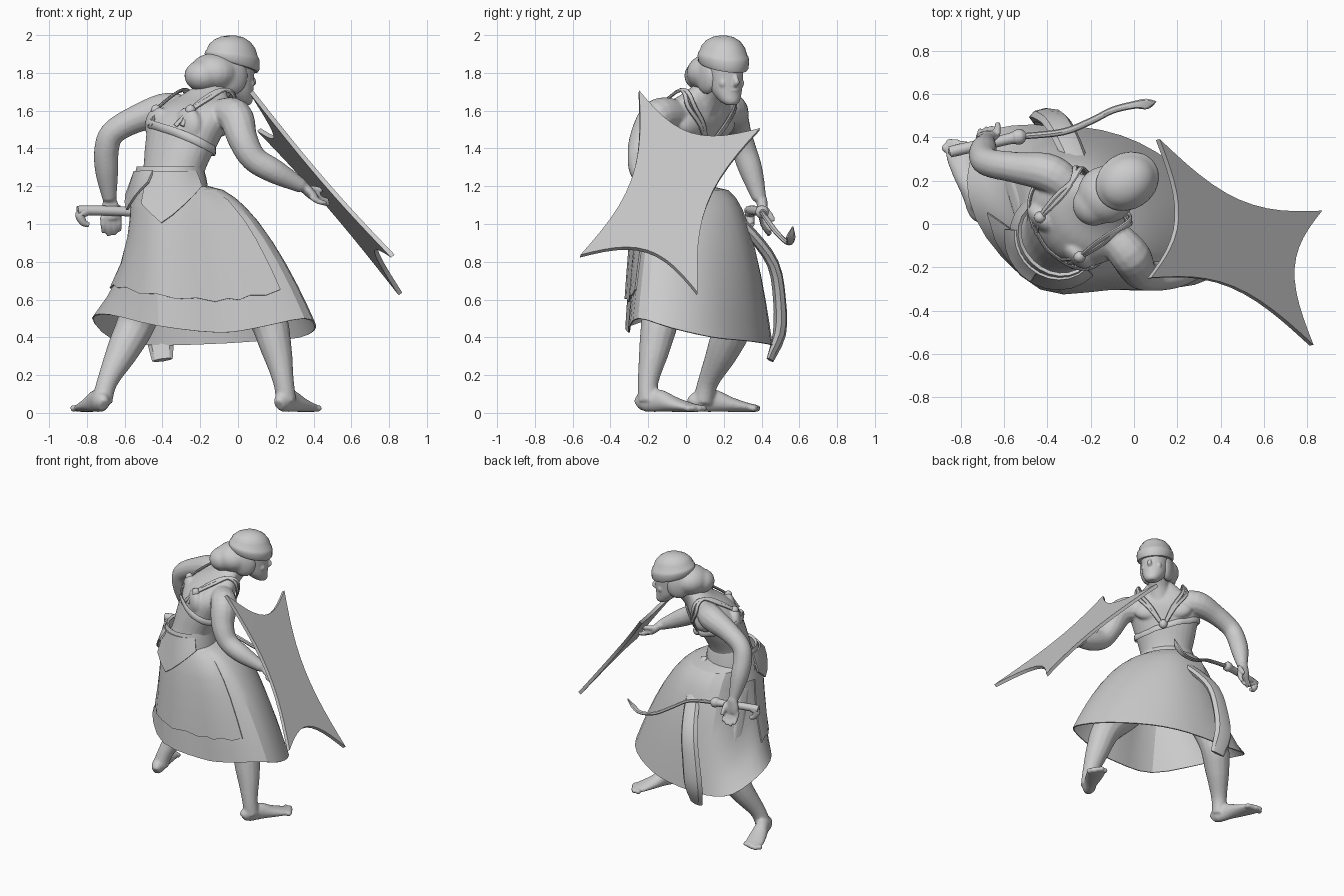
import bpy, bmesh
from math import sin, cos, pi, atan2, radians
from mathutils import Vector as V, Matrix

if "Cube" in bpy.data.objects:
    bpy.data.objects.remove(bpy.data.objects["Cube"])

F, L, UP = V((.707, .707, 0)), V((-.707, .707, 0)), V((0, 0, 1))   # chest forward / left


def smooth_path(pts, k=4, cyclic=False):
    """Catmull-Rom resample of tuples of any length."""
    n, out = len(pts), []
    g = (lambda i: pts[i % n]) if cyclic else (lambda i: pts[max(0, min(n - 1, i))])
    for i in range(n if cyclic else n - 1):
        for j in range(k):
            t = j / k
            out.append([.5 * (2*b + (c-a)*t + (2*a-5*b+4*c-d)*t*t + (3*b-a-3*c+d)*t**3)
                        for a, b, c, d in zip(g(i-1), g(i), g(i+1), g(i+2))])
    return out if cyclic else out + [list(pts[-1])]


def loft(bm, rings, closed=True, caps=True):
    vs = [[bm.verts.new(p) for p in r] for r in rings]
    n = len(vs[0])
    for a, b in zip(vs, vs[1:]):
        for i in range(n if closed else n - 1):
            bm.faces.new((a[i], a[(i+1) % n], b[(i+1) % n], b[i]))
    if caps:
        bm.faces.new(vs[0][::-1])
        bm.faces.new(vs[-1])


def tube(bm, pts, ref=UP, n=14, k=5):
    """Sweep of (x, y, z, r) or (x, y, z, width, thickness) points."""
    pts = smooth_path([p if len(p) == 5 else (*p, p[3]) for p in pts], k)
    rings = []
    for i, p in enumerate(pts):
        c = V(p[:3])
        d = (V(pts[min(i+1, len(pts)-1)][:3]) - V(pts[max(i-1, 0)][:3])).normalized()
        r = ref(c) if callable(ref) else V(ref)
        v = (r - d * d.dot(r)).normalized()
        u = d.cross(v)
        rings.append([c + u*p[3]*cos(2*pi*j/n) + v*p[4]*sin(2*pi*j/n) for j in range(n)])
    loft(bm, rings)


def ball(bm, c, s, ang=0, seg=20):
    m = Matrix.Translation(c) @ Matrix.Rotation(ang, 4, 'Z') @ Matrix.Diagonal((*s, 1))
    bmesh.ops.create_uvsphere(bm, u_segments=seg, v_segments=seg // 2 + 2, radius=1, matrix=m)


def finish(bm, name, angle=40, voxel=0, solid=0):
    bmesh.ops.recalc_face_normals(bm, faces=bm.faces)
    me = bpy.data.meshes.new(name)
    bm.to_mesh(me)
    bm.free()
    ob = bpy.data.objects.new(name, me)
    bpy.context.collection.objects.link(ob)
    bpy.ops.object.select_all(action='DESELECT')
    ob.select_set(True)
    bpy.context.view_layer.objects.active = ob
    if solid:
        m = ob.modifiers.new('thickness', 'SOLIDIFY')
        m.thickness, m.offset = solid, 0
    if voxel:
        m = ob.modifiers.new('blend', 'REMESH')
        m.mode, m.voxel_size, m.use_smooth_shade = 'VOXEL', voxel, True
        m = ob.modifiers.new('soften', 'SMOOTH')
        m.iterations, m.factor = 4, .5
    for m in list(ob.modifiers):
        bpy.ops.object.modifier_apply(modifier=m.name)
    bpy.ops.object.shade_smooth_by_angle(angle=radians(angle))


# Torso sections: z, centre x, centre y, half width, half depth
TORSO = smooth_path([(1.0, -.37, -.06, .2, .17), (1.15, -.37, -.07, .19, .16), (1.28, -.34, -.05, .18, .148),
                     (1.42, -.3, -.01, .215, .165), (1.54, -.26, .025, .242, .175), (1.62, -.225, .055, .22, .145),
                     (1.68, -.18, .09, .145, .1), (1.74, -.14, .12, .07, .07)], 6)


def on_torso(z, ang, off=0):
    s = min(TORSO, key=lambda q: abs(q[0] - z))
    return V((s[1], s[2], z)) + F*(s[4]+off)*cos(ang) + L*(s[3]+off)*sin(ang)


def torso_out(c):
    s = min(TORSO, key=lambda q: abs(q[0] - c.z))
    return (c - V((s[1], s[2], c.z - max(0, c.z - 1.56) * 1.5))).normalized()


def hand(palm, d, spread, curl):
    """Palm with four curling fingers and a thumb."""
    palm, d, spread, curl = V(palm), V(d).normalized(), V(spread).normalized(), V(curl).normalized()
    tube(bm, [(*(palm - d*.06), .036, .03), (*palm, .052, .027), (*(palm + d*.045), .05, .022)], curl)
    for i in range(4):
        p = palm + d*.03 + spread*(i-1.5)*.029
        ln = (.085, .1, .095, .075)[i]
        tube(bm, [(*p, .016), (*(p + d*ln*.55 + curl*.01), .016), (*(p + d*ln + curl*.035), .012)], spread, 8)
    p = palm - d*.02 + spread*.045
    tube(bm, [(*p, .018), (*(p + d*.04 + curl*.03), .017), (*(p + d*.07 + curl*.05), .013)], spread, 8)


# Body: torso, neck, limbs, hands and feet blended into one skin
bm = bmesh.new()
loft(bm, [[on_torso(s[0], 2*pi*j/28) for j in range(28)] for s in TORSO])
tube(bm, [(-.17, .08, 1.6, .085), (-.12, .13, 1.7, .076), (-.05, .19, 1.78, .07)], F)
for s in (-1, 1):                                   # chest and shoulder blade muscles
    ball(bm, on_torso(1.53, s*.55, -.035), (.05, .1, .07), pi/4)
    ball(bm, on_torso(1.52, pi - s*.6, -.045), (.05, .09, .1), pi/4)
tube(bm, [(-.26, .13, 1.6, .07), (-.38, .23, 1.605, .09), (-.54, .26, 1.555, .073), (-.66, .28, 1.485, .066),
          (-.695, .305, 1.4, .066), (-.695, .345, 1.28, .062), (-.68, .39, 1.13, .037)], (.2, 1, .2))
tube(bm, [(-.1, -.05, 1.58, .08), (-.015, -.15, 1.57, .093), (.025, -.22, 1.45, .08), (.085, -.24, 1.345, .07),
          (.2, -.23, 1.275, .064), (.34, -.19, 1.2, .038)], (.7, .2, .7))
hand((-.675, .405, 1.07), (.05, .05, -1), (1, .2, 0), (0, 1, -.1))
hand((.375, -.17, 1.17), (.75, .15, -.75), (.2, .9, .1), (.5, .1, .6))
for leg in ([(-.42, .03, 1.0, .13), (-.48, .18, .72, .12), (-.53, .25, .5, .105), (-.605, .2, .34, .088),
             (-.69, .12, .17, .056), (-.72, .09, .06, .055)],
            [(-.25, -.12, 1.0, .13), (-.05, -.14, .75, .125), (.14, -.135, .53, .105), (.2, -.165, .35, .084),
             (.24, -.2, .17, .056), (.255, -.2, .06, .055)]):
    tube(bm, leg, (0, 1, 0))
for heel, toe in (((-.715, .04), (-.82, .37)), ((.225, -.24), (.385, .05))):
    h, t = V((*heel, 0)), V((*toe, 0))
    d = (t - h).normalized()
    s = d.cross(UP)
    tube(bm, [(*(h + d*f + UP*z), w, z - .004) for f, z, w in
              ((-.015, .038, .025), (.02, .058, .045), (.11, .064, .048), (.2, .045, .06), (.29, .03, .066), (.345, .024, .055))])
    for i in range(5):
        ball(bm, h + d*(.365 - .018*abs(i - 1.2)) + s*(i-2)*.027 + UP*.024, (.021, .021, .019), seg=10)
finish(bm, 'body', 60, .009)

# Head: sections z, forward offset, half width, half depth
FA = radians(32)
HF, HL, HC = V((cos(FA), sin(FA), 0)), V((-sin(FA), cos(FA), 0)), V((-.035, .195, 0))
HEAD = smooth_path([(1.63, .085, .028, .025), (1.65, .07, .052, .053), (1.7, .04, .078, .083), (1.76, .02, .09, .108),
                    (1.83, .01, .098, .118), (1.9, 0, .1, .12), (1.96, 0, .07, .085)], 3)


def face(z, fwd, side):
    return HC + UP*z + HF*fwd + HL*side


bm = bmesh.new()
loft(bm, [[face(z, o + d*cos(2*pi*j/28), w*sin(2*pi*j/28)) for j in range(28)] for z, o, w, d in HEAD])
tube(bm, [(*face(1.81, .112, 0), .011), (*face(1.775, .128, 0), .013), (*face(1.75, .138, 0), .016),
          (*face(1.738, .118, 0), .017)], HL, 10)
for z, f, s in ((1.708, .116, (.012, .028, .008)), (1.692, .112, (.012, .024, .009)), (1.65, .1, (.02, .03, .022))):
    ball(bm, face(z, f, 0), s, FA)
for s in (-1, 1):
    ball(bm, face(1.782, .104, s*.036), (.01, .018, .008), FA + s*.3)
    tube(bm, [(*face(1.802, .119, s*.012), .008), (*face(1.806, .11, s*.042), .009), (*face(1.797, .088, s*.066), .006)], UP, 8)
    ball(bm, face(1.745, .075, s*.05), (.035, .022, .03), FA + s*.4)
finish(bm, 'head', 60, .006)

# Hair gathered behind the neck and covering the ears
bm = bmesh.new()
ball(bm, (-.13, .135, 1.8), (.13, .135, .105), FA)
ball(bm, (-.185, .09, 1.785), (.1, .1, .085), FA)
for s in (-1, 1):
    ball(bm, face(1.785, -.035, s*.078), (.085, .042, .1), FA)
finish(bm, 'hair', 60, .012)

# Cap with a thick band, dipping toward the forehead
bm = bmesh.new()
CAP = ((1.835, .12, .142), (1.845, .127, .15), (1.88, .13, .152), (1.897, .127, .148), (1.902, .122, .142), (1.94, .109, .128),
       (1.97, .086, .1), (1.99, .053, .063), (1.998, .015, .018))
loft(bm, [[face(z - .035*cos(2*pi*j/32) * (2 - z) / .165, .005 + d*cos(2*pi*j/32), w*sin(2*pi*j/32))
           for j in range(32)] for z, w, d in CAP])
finish(bm, 'cap', 45)

# Harness: chest band, shoulder straps, rings
bm = bmesh.new()
pts = [on_torso(1.455 - .055*cos(a*pi/12) + .05*sin(a*pi/12), a*pi/12, .008) for a in range(25)]
tube(bm, [(*p, .022, .009) for p in pts], torso_out, 8, 2)
for s in (-1, 1):
    for w in (0, .16):
        pts = [on_torso(z, s*(a + w*b), o) for z, a, b, o in
               ((1.41, .05, 0, .01), (1.52, .3, .5, .016), (1.62, .65, 1, .025), (1.69, 1.2, 1, .045), (1.71, 1.8, 1, .055),
                (1.67, 2.25, 1, .04), (1.6, 2.6, 0, .018), (1.52, 2.8, -1, .012))]
        tube(bm, [(*p, .013, .008) for p in pts], torso_out, 8, 3)
    ball(bm, on_torso(1.6, s*2.6, .016), (.028, .028, .032))
ball(bm, on_torso(1.41, 0, .01), (.03, .03, .033))
finish(bm, 'harness')

# Skirt: hem points x, y, z and bulge exponent, lofted up to an oval waist
HEM = smooth_path([(-.77, .2, .5, 2.5), (-.68, .41, .4, 1.4), (-.48, .455, .36, .45), (-.15, .43, .365, .33), (.1, .33, .38, .4),
                   (.33, .14, .4, .5), (.41, -.08, .45, .54), (.35, -.25, .5, .56), (.1, -.3, .45, .6), (-.1, -.3, .425, .65),
                   (-.42, -.3, .46, .7), (-.68, -.06, .52, 2.3)], 3, True)


def skirt_pt(i, t, off=0):
    x, y, z, c = HEM[i % len(HEM)]
    a = atan2(y - .03, x + .25)
    w = V((-.36 + (.19 + off)*cos(a), -.06 + (.18 + off)*sin(a), 1.2))
    h = V((x + off*cos(a), y + off*sin(a), z))
    p = w.lerp(h, t**c)
    p.z = w.z + (h.z - w.z)*t
    return p


bm = bmesh.new()
loft(bm, [[skirt_pt(i, t) for i in range(len(HEM))] for t in (0, .03, .08, .15, .25, .4, .56, .72, .86, 1)], caps=False)
finish(bm, 'skirt', 22, solid=.008)
bm = bmesh.new()
loft(bm, [[skirt_pt(i, t + (.02*(i % 2) if t > .7 else 0), .014) for i in range(22, 36)]
          for t in (0, .1, .25, .4, .6, .77)], closed=False, caps=False)
finish(bm, 'overskirt', 30, solid=.008)

# Waist wrap and folded flaps at the back
bm = bmesh.new()
WRAP = ((1.29, .18, .15), (1.3, .187, .16), (1.24, .197, .178), (1.15, .21, .193), (1.09, .218, .2))
loft(bm, [[V((-.36, -.065, z)) + F*d*cos(j*pi/12) + L*w*sin(j*pi/12) for j in range(24)] for z, w, d in WRAP], caps=False)
for a0, a1, low in ((pi*.7, pi*1.08, 1.07), (pi*1.02, pi*1.5, 1.0)):
    rings = []
    for q in (0, .33, .67, 1):
        row = []
        for j in range(7):
            a, tip = a0 + (a1 - a0)*j/6, 1 - abs(j/6 - .35)*1.1
            row.append(V((-.36, -.065, 1.28 + (low - 1.28)*q*tip)) + F*(.18 + .05*q)*cos(a) + L*(.195 + .045*q)*sin(a))
        rings.append(row)
    loft(bm, rings, closed=False, caps=False)
finish(bm, 'waist_wrap', 35, solid=.012)

# Long sash hanging down the front
bm = bmesh.new()
tube(bm, [(-.22, .08, 1.2, .03, .025), (-.24, .2, 1.09, .05, .025), (-.29, .345, .95, .06, .03), (-.35, .46, .79, .065, .032),
          (-.39, .495, .6, .07, .034), (-.41, .495, .42, .075, .035), (-.4, .445, .28, .055, .02)], (0, .8, .5), 8, 3)
finish(bm, 'sash', 30)

# Shield: flat sheet with four points and hollow edges
A, B, C, D = (V(p) for p in ((.07, -.25, 1.7), (.11, .39, 1.5), (.86, .06, .63), (.82, -.56, .83)))
du, dv = (B - A).normalized(), (D - A).normalized()
bm = bmesh.new()
rim = [p.lerp(q, i/12) + inward*sin(pi*i/12)
       for p, q, inward in ((A, B, dv*.17), (B, C, -du*.12), (C, D, -dv*.17), (D, A, du*.12)) for i in range(12)]
bm.faces.new([bm.verts.new(p) for p in rim])
bmesh.ops.triangulate(bm, faces=bm.faces)
finish(bm, 'shield', 30, solid=.024)

# Curved sword: hooked pommel, straight grip, collar, blade
bm = bmesh.new()
tube(bm, [(-.79, .35, .995, .012), (-.82, .342, 1.01, .02), (-.835, .337, 1.05, .026), (-.8, .345, 1.07, .027)], (0, 1, 0), 12)
tube(bm, [(-.85, .333, 1.07, .026), (-.8, .345, 1.072, .026), (-.68, .37, 1.07, .026), (-.57, .395, 1.065, .026),
          (-.545, .4, 1.065, .034), (-.52, .405, 1.062, .034), (-.5, .407, 1.06, .018)], UP, 12)
finish(bm, 'sword_grip')
bm = bmesh.new()
tube(bm, [(-.52, .405, 1.06, .014, .014), (-.33, .425, 1.03, .016, .012), (-.2, .475, .96, .016, .012), (-.1, .525, .91, .016, .012),
          (0, .55, .9, .018, .011), (.06, .555, .935, .024, .009), (.1, .565, .985, .004, .004)], UP, 8)
finish(bm, 'sword_blade', 30)
